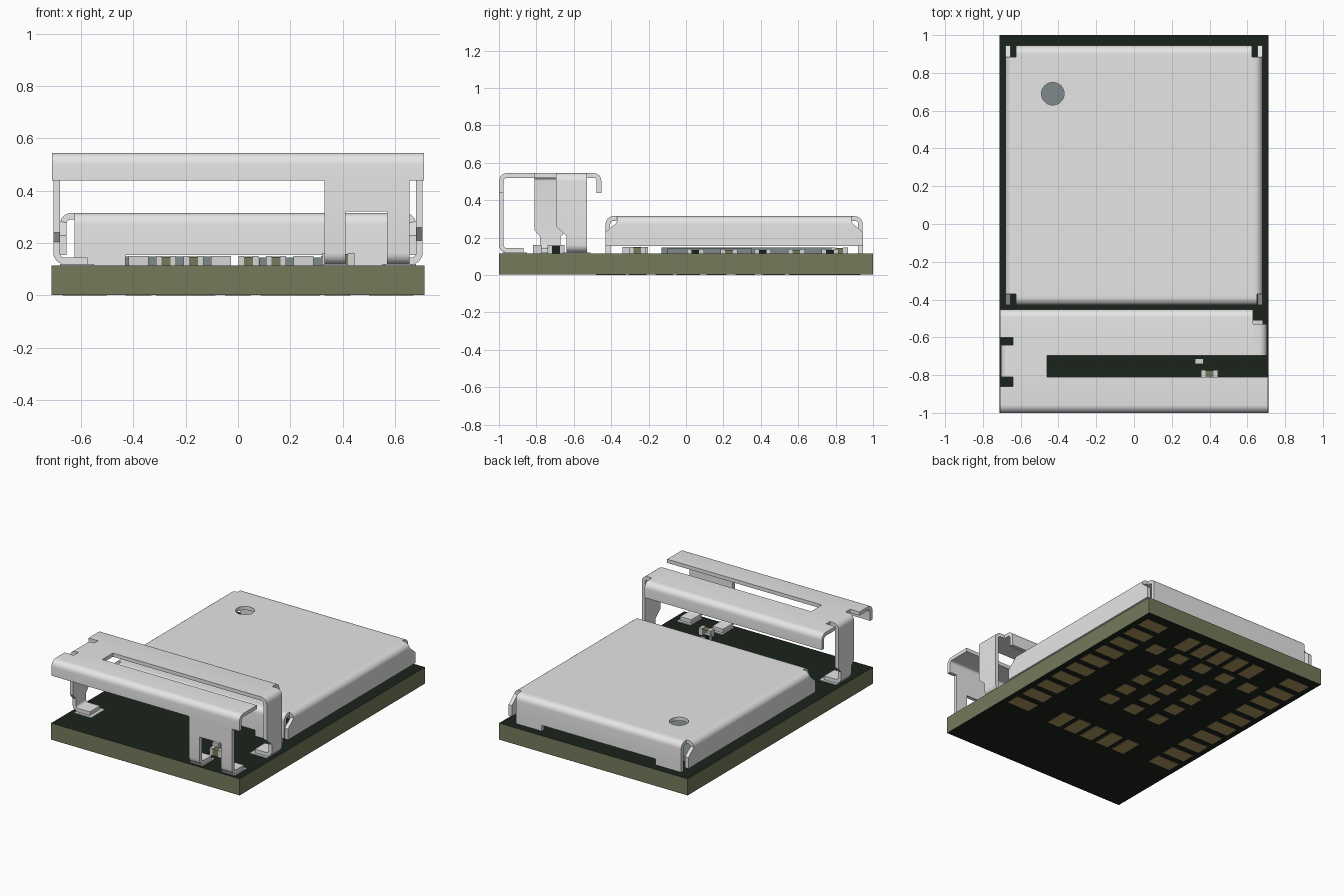
import bpy, bmesh, math, random
from mathutils import Vector

if "Cube" in bpy.data.objects:
    bpy.data.objects.remove(bpy.data.objects["Cube"])

random.seed(4)


def material(name, rgb):
    m = bpy.data.materials.new(name)
    m.diffuse_color = (*rgb, 1)
    m.use_nodes = True
    m.node_tree.nodes["Principled BSDF"].inputs["Base Color"].default_value = m.diffuse_color
    return m


METAL = material("tinned metal", (0.79, 0.79, 0.79))
MASK = material("dark green mask", (0.0105, 0.0175, 0.0115))
CORE = material("olive board core", (0.175, 0.195, 0.105))
GOLD = material("gold pad", (0.44, 0.31, 0.12))
SLATE = material("slate chip", (0.21, 0.25, 0.26))
PART = material("light terminal", (0.66, 0.67, 0.66))
TOP = 0.115  # board surface


def finish(name, bm, *mats):
    bmesh.ops.recalc_face_normals(bm, faces=bm.faces)
    me = bpy.data.meshes.new(name)
    bm.to_mesh(me)
    bm.free()
    for m in mats:
        me.materials.append(m)
    ob = bpy.data.objects.new(name, me)
    bpy.context.collection.objects.link(ob)
    return ob


def boxes(name, mat, items):
    """items: (x0, x1, y0, y1, z0, z1)"""
    bm = bmesh.new()
    for x0, x1, y0, y1, z0, z1 in items:
        vs = bmesh.ops.create_cube(bm, size=1)["verts"]
        for v in vs:
            v.co = (x1 if v.co.x > 0 else x0, y1 if v.co.y > 0 else y0, z1 if v.co.z > 0 else z0)
    return finish(name, bm, mat)


def fillet(path, r):
    pts = [Vector(p) for p in path]
    out = [pts[0]]
    for a, p, b in zip(pts, pts[1:], pts[2:]):
        d0, d1 = (a - p).normalized(), (b - p).normalized()
        if abs(d0.cross(d1)) < 0.01:
            out.append(p)
            continue
        c = p + (d0 + d1) * r  # right-angle corner
        for i in range(7):
            t = i / 6 * math.pi / 2
            out.append(c - d1 * r * math.cos(t) - d0 * r * math.sin(t))
    return out + [pts[-1]]


def sheet(name, axis, path, width, r=0.03, t=0.025):
    """Bent sheet: centre-line (across, z), extruded along axis; width may depend on z."""
    pts = fillet(path, r)
    bm = bmesh.new()
    rings = []
    for i, p in enumerate(pts):
        d = (pts[min(i + 1, len(pts) - 1)] - pts[max(i - 1, 0)]).normalized()
        n = Vector((-d.y, d.x)) * t / 2
        lo, hi = width(p.y) if callable(width) else width
        ring = []
        for s, w in ((1, lo), (1, hi), (-1, hi), (-1, lo)):
            q = p + n * s
            ring.append(bm.verts.new((w, q.x, q.y) if axis == 'x' else (q.x, w, q.y)))
        rings.append(ring)
    for a, b in zip(rings, rings[1:]):
        for k in range(4):
            bm.faces.new((a[k], a[(k + 1) % 4], b[(k + 1) % 4], b[k]))
    bm.faces.new(rings[0])
    bm.faces.new(rings[-1])
    return finish(name, bm, METAL)


def blend(z, z0, z1, a, b):
    k = min(1, max(0, (z - z0) / (z1 - z0)))
    return a + (b - a) * k


# Circuit board: dark faces, olive edges
board = boxes("circuit_board", MASK, [(-0.713, 0.713, -1, 1, 0.002, TOP)])
board.data.materials.append(CORE)
for f in board.data.polygons:
    f.material_index = 1 if abs(f.normal.z) < 0.5 else 0

# Contact pads underneath
pads = []


def pad(x, y, w, h):
    pads.append((x - w / 2, x + w / 2, y - h / 2, y + h / 2, 0, 0.004))


for s in (-1, 1):
    for i in range(10):
        pad(s * 0.585, 0.885 - i * 0.143, 0.17, 0.095)
for i in range(-2, 3):
    pad(i * 0.133, 0.845, 0.095, 0.16)
    pad(i * 0.133, -0.40, 0.095, 0.16)
    pad(i * 0.19, 0.67, 0.1, 0.1)
for x in (-0.2, 0, 0.2):
    for y in (0, 0.16, 0.32, 0.48):
        pad(x, y, 0.1, 0.1)
boxes("contact_pads", GOLD, pads)

# Shield can: lid with a round hole, and four bent walls
T, ZL = 0.025, 0.3025
lid = boxes("shield_lid", METAL, [(-0.625, 0.625, -0.37, 0.885, ZL - T / 2, ZL + T / 2)])
bpy.ops.mesh.primitive_cylinder_add(vertices=32, radius=0.06, depth=0.2, location=(-0.43, 0.69, ZL))
cutter = bpy.context.object
mod = lid.modifiers.new("hole", 'BOOLEAN')
mod.operation, mod.object, mod.solver = 'DIFFERENCE', cutter, 'EXACT'
bpy.context.view_layer.objects.active = lid
bpy.ops.object.modifier_apply(modifier="hole")
bpy.data.objects.remove(cutter)

for side, y0, y1 in (("front", -0.37, -0.4175), ("back", 0.885, 0.9325)):
    sheet(f"shield_{side}_wall", 'x', [(y0, ZL), (y1, ZL), (y1, 0.155)], (-0.625, 0.65 if y0 < 0 else 0.625))
    yw = sorted((y1 - T / 2, y1 + T / 2))
    boxes(f"shield_{side}_tabs", METAL,
          [(-0.625, -0.43, *yw, TOP, 0.155), (0.43, 0.625, *yw, TOP, 0.155)])
for side, s in (("left", -1), ("right", 1)):
    sheet(f"shield_{side}_wall", 'y',
          [(s * 0.625, ZL), (s * 0.6675, ZL), (s * 0.6675, 0.23), (s * 0.6675, 0.155)],
          lambda z: (blend(z, 0.23, 0.28, -0.43, -0.37), blend(z, 0.23, 0.28, 0.945, 0.885)))

# Antenna: folded strips, bridge and bent legs
ZA, ZF = 0.5325, 0.132
sheet("antenna_back_strip", 'x', [(-0.695, ZA), (-0.465, ZA), (-0.465, 0.44)], (-0.64, 0.63))
sheet("antenna_back_strip_end", 'x', [(-0.60, ZA), (-0.465, ZA), (-0.465, 0.44)], (-0.71, -0.64))
sheet("antenna_front_strip", 'x', [(-0.81, ZA), (-0.9875, ZA), (-0.9875, 0.44)], (-0.64, 0.71))
sheet("antenna_front_strip_end", 'x', [(-0.86, ZA), (-0.9875, ZA), (-0.9875, 0.44)], (-0.71, -0.64))
boxes("antenna_bridge", METAL, [(-0.64, -0.46, -0.81, -0.695, ZA - T / 2, ZA + T / 2)])
sheet("antenna_left_leg", 'y',
      [(-0.64, ZA), (-0.6925, ZA), (-0.6925, 0.24), (-0.6925, 0.205), (-0.6925, ZF), (-0.575, ZF)],
      lambda z: (blend(z, 0.205, 0.24, -0.78, -0.81), blend(z, 0.205, 0.24, -0.67, -0.64)))
sheet("antenna_right_leg", 'y',
      [(0.63, ZA), (0.6925, ZA), (0.6925, 0.26), (0.6925, 0.21), (0.6925, ZF), (0.575, ZF)],
      lambda z: (blend(z, 0.21, 0.26, -0.64, -0.695), -0.53))
boxes("antenna_front_web", METAL, [(0.33, 0.655, -1, -0.975, 0.32, 0.44)])
for side, w in (("inner", (0.33, 0.41)), ("outer", (0.57, 0.655))):
    sheet(f"antenna_{side}_front_leg", 'x', [(-0.9875, 0.32), (-0.9875, ZF), (-0.87, ZF)], w)

# Solder lands below the antenna feet
boxes("solder_lands", PART, [(-0.68, -0.55, -0.80, -0.65, TOP, 0.12), (0.55, 0.68, -0.66, -0.51, TOP, 0.12),
                             (0.32, 0.42, -0.98, -0.85, TOP, 0.12), (0.56, 0.665, -0.98, -0.85, TOP, 0.12)])

# Chips and small two-ended components
boxes("main_chip", SLATE, [(-0.56, -0.05, -0.13, 0.8, TOP, 0.148), (0.08, 0.5, -0.1, 0.35, TOP, 0.145)])
ends, bodies, dark_bodies = [], [], []


def component(x, y, w, h, top, along_x=True, dark=False):
    e = (w if along_x else h) * 0.27
    x0, x1, y0, y1 = x - w / 2, x + w / 2, y - h / 2, y + h / 2
    body = dark_bodies if dark else bodies
    if along_x:
        ends.extend([(x0, x0 + e, y0, y1, TOP, top), (x1 - e, x1, y0, y1, TOP, top)])
        body.append((x0 + e, x1 - e, y0 + 0.003, y1 - 0.003, TOP, top - 0.003))
    else:
        ends.extend([(x0, x1, y0, y0 + e, TOP, top), (x0, x1, y1 - e, y1, TOP, top)])
        body.append((x0 + 0.003, x1 - 0.003, y0 + e, y1 - e, TOP, top - 0.003))


component(0.40, -0.795, 0.09, 0.045, 0.162)
component(0.345, -0.695, 0.045, 0.09, 0.162, False, True)
for i in range(8):
    component(-0.38 + i * 0.105, -0.27 + random.uniform(-0.05, 0.05), 0.075, 0.05, 0.15, i % 3 > 0, i % 4 == 3)
component(0.47, -0.26, 0.05, 0.09, 0.15, False)
for i in range(5):
    component(0.56, 0.05 + i * 0.18, 0.05, 0.09, 0.138, False, i % 2 == 0)
    component(0.05 + i * 0.1, 0.82, 0.05, 0.09, 0.148, False, i % 2 == 1)
boxes("component_terminals", PART, ends)
boxes("component_bodies", CORE, bodies)
boxes("dark_component_bodies", MASK, dark_bodies)

bpy.ops.object.select_all(action='SELECT')
bpy.ops.object.shade_smooth_by_angle(angle=math.radians(30))
